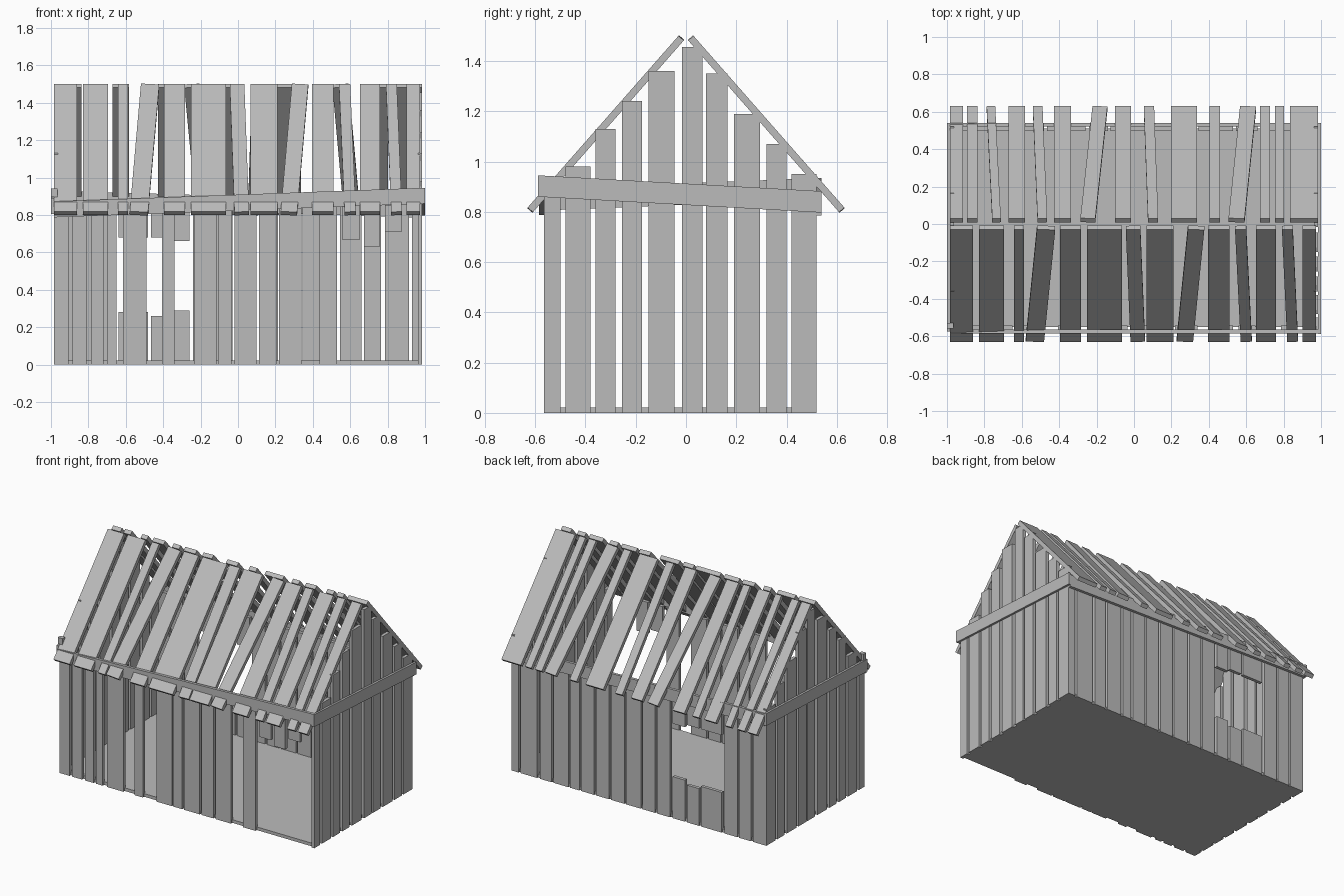
import bpy, bmesh
from mathutils import Vector

wood = bpy.data.materials.new("weathered_grey_wood")
wood.diffuse_color = (0.5, 0.5, 0.5, 1)


def slab(name, corners, depth):
    """Flat four-cornered board pushed along the depth vector."""
    bm = bmesh.new()
    d = Vector(depth)
    a = [bm.verts.new(Vector(c)) for c in corners]
    b = [bm.verts.new(Vector(c) + d) for c in corners]
    bm.faces.new(a)
    bm.faces.new(b[::-1])
    for i in range(4):
        j = (i + 1) % 4
        bm.faces.new((a[i], b[i], b[j], a[j]))
    bmesh.ops.recalc_face_normals(bm, faces=bm.faces)
    me = bpy.data.meshes.new(name)
    bm.to_mesh(me)
    bm.free()
    me.materials.append(wood)
    ob = bpy.data.objects.new(name, me)
    bpy.context.collection.objects.link(ob)
    return ob


def box(name, x0, x1, y0, y1, z0, z1):
    return slab(name, [(x0, y0, z0), (x1, y0, z0), (x1, y1, z0), (x0, y1, z0)], (0, 0, z1 - z0))


# floor
box("floor", -0.97, 0.97, -0.55, 0.51, 0, 0.022)

# front wall boards: x0, x1, bottom (short ones hang above the broken doorway)
front = [(-.985, -.905, 0), (-.885, -.81, 0), (-.785, -.72, 0), (-.70, -.65, 0),
         (-.615, -.49, 0), (-.405, -.34, 0), (-.235, -.115, 0), (-.107, -.035, 0),
         (-.02, .10, 0), (.112, .205, 0), (.22, .34, 0), (.435, .53, 0),
         (.56, .65, .665), (.675, .76, .63), (.785, .875, .71)]
for x0, x1, z0 in front:
    box("front_wall_board", x0, x1, -.565, -.542, z0, .85)

# back wall boards
back = [(-.985, -.88), (-.865, -.775), (-.76, -.66), (-.24, -.14), (-.125, -.03),
        (-.015, .10), (.112, .215), (.23, .33), (.345, .445), (.46, .53),
        (.545, .66), (.675, .765), (.785, .915), (.93, .985)]
for x0, x1 in back:
    box("back_wall_board", x0, x1, .497, .52, 0, .87)

# broken window: lower stumps and upper stumps
for x0, x1, low, high in [(-.64, -.48, .28, .68), (-.465, -.37, .26, .68), (-.355, -.26, .29, .66)]:
    box("window_lower_board", x0, x1, .497, .52, 0, low)
    box("window_upper_board", x0, x1, .497, .52, high, .87)

# gable boards on both ends
gable = [(-.565, -.50, .88), (-.48, -.38, .98), (-.36, -.28, 1.13), (-.255, -.175, 1.24),
         (-.15, -.045, 1.36), (-.015, .065, 1.455), (.08, .165, 1.35),
         (.19, .295, 1.19), (.32, .40, 1.07), (.42, .52, .95)]
for y0, y1, top in gable:
    box("right_gable_board", .962, .985, y0, y1, 0, top)
    box("left_gable_board", -.985, -.962, y0, y1, 0, top)

# crooked eave beams around the walls
H = .085
slab("right_beam", [(.985, -.588, .86), (.985, .54, .797), (.985, .54, .797 + H), (.985, -.588, .86 + H)], (.015, 0, 0))
slab("left_beam", [(-.985, -.575, .805), (-.985, .54, .85), (-.985, .54, .85 + H), (-.985, -.575, .805 + H)], (-.015, 0, 0))
slab("front_beam", [(-.985, -.565, .787), (.995, -.565, .86), (.995, -.565, .86 + H), (-.985, -.565, .787 + H)], (0, -.02, 0))
slab("back_beam", [(-.985, .52, .845), (.985, .52, .785), (.985, .52, .785 + H), (-.985, .52, .845 + H)], (0, .02, 0))
box("beam_end", -1.0, -.965, -.56, -.53, .895, .94)

# roof boards: eave centre x, ridge centre x, width
front_roof = [(-.922, -.922, .125), (-.762, -.762, .135), (-.615, -.615, .055),
              (-.53, -.47, .098), (-.34, -.34, .112), (-.158, -.158, .187),
              (.02, -.005, .078), (.138, .138, .145), (.272, .332, .088),
              (.452, .452, .115), (.60, .57, .06), (.706, .706, .105),
              (.848, .82, .058), (.937, .937, .073)]
back_roof = [(-.95, -.95, .07), (-.865, -.865, .055), (-.765, -.735, .046),
             (-.626, -.626, .088), (-.515, -.49, .052), (-.382, -.382, .092),
             (-.182, -.247, .08), (-.058, -.058, .086), (.08, .102, .055),
             (.267, .267, .138), (.432, .432, .054), (.61, .548, .086),
             (.70, .70, .054), (.778, .778, .048), (.91, .91, .15)]


def roof_board(name, side, xe, xr, w):
    eave = Vector((0, side * .63, .817))
    ridge = Vector((0, side * .03, 1.50))
    run = (ridge - eave).normalized()
    out = Vector((0, side * .752, .659))
    a, b = eave + Vector((xe, 0, 0)), ridge + Vector((xr, 0, 0))
    along = (b - a).normalized()
    across = along.cross(out).normalized() * (w / 2)
    slab(name, [a - across, a + across, b + across, b - across], out * -.028)


for xe, xr, w in front_roof:
    roof_board("front_roof_board", -1, xe, xr, w)
for xe, xr, w in back_roof:
    roof_board("back_roof_board", 1, xe, xr, w)
